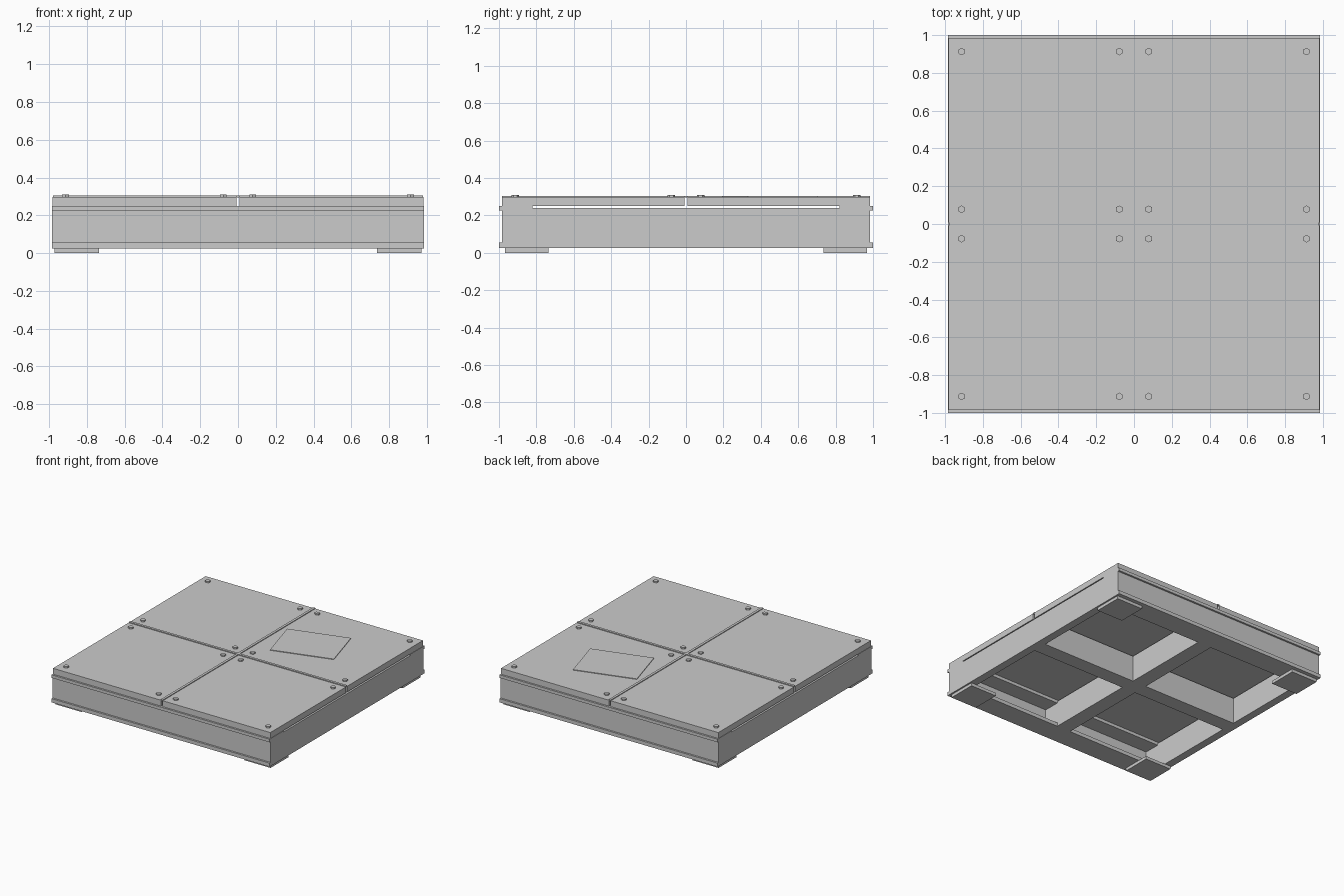
import bpy, bmesh, math
from mathutils import Matrix, Vector

if "Cube" in bpy.data.objects:
    bpy.data.objects.remove(bpy.data.objects["Cube"])

grey = bpy.data.materials.new("light_grey")
grey.diffuse_color = (0.6, 0.6, 0.6, 1)
grey.use_nodes = True
grey.node_tree.nodes["Principled BSDF"].inputs["Base Color"].default_value = grey.diffuse_color


def finish(name, bm):
    mesh = bpy.data.meshes.new(name)
    bmesh.ops.recalc_face_normals(bm, faces=bm.faces)
    bm.to_mesh(mesh)
    bm.free()
    mesh.materials.append(grey)
    obj = bpy.data.objects.new(name, mesh)
    bpy.context.collection.objects.link(obj)
    return obj


def box(name, x, y, z, turn=0):
    """Box from (min, max) ranges, turned about its own vertical axis."""
    mid = Vector([(a + b) / 2 for a, b in (x, y, z)])
    size = [b - a for a, b in (x, y, z)]
    bm = bmesh.new()
    bmesh.ops.create_cube(bm, size=1, matrix=Matrix.Translation(mid)
                          @ Matrix.Rotation(turn, 4, 'Z') @ Matrix.Diagonal((*size, 1)))
    return finish(name, bm)


def span(sign, a, b):
    return tuple(sorted((sign * a, sign * b)))


# front and back flanged beams: profile in (y, z), extruded along x
profile = [(1.0, .025), (1.0, .055), (.985, .055), (.985, .225), (1.0, .225), (1.0, .25),
           (.82, .25), (.82, .225), (.955, .225), (.955, .055), (.82, .055), (.82, .025)]
for label, s in (("front", -1), ("back", 1)):
    bm = bmesh.new()
    face = bm.faces.new([bm.verts.new((-.985, s * y, z)) for y, z in profile])
    new = bmesh.ops.extrude_face_region(bm, geom=[face])["geom"]
    bmesh.ops.translate(bm, vec=(1.97, 0, 0),
                        verts=[v for v in new if isinstance(v, bmesh.types.BMVert)])
    finish(label + "_beam", bm)

# side beams, a little lower than the flanged beams
for label, s in (("left", -1), ("right", 1)):
    box(label + "_beam", span(s, .92, .985), (-.985, .985), (.025, .24))

# cross beams under the deck
box("middle_beam_lengthwise", (-.062, .062), (-.955, .955), (.025, .24))
for label, s in (("left", -1), ("right", 1)):
    box("middle_beam_" + label, span(s, .062, .92), (-.062, .062), (.025, .24))

# four deck plates, each with four hex bolts, and a foot at each corner
for sx, lx in ((-1, "left"), (1, "right")):
    for sy, ly in ((-1, "front"), (1, "back")):
        tag = ly + "_" + lx
        box("deck_plate_" + tag, span(sx, .008, .982), span(sy, .008, .985), (.25, .298))
        box("foot_" + tag, span(sx, .735, .972), span(sy, .735, .968), (0, .025))
        bm = bmesh.new()
        for bx in (.078, .913):
            for by in (.078, .913):
                bmesh.ops.create_cone(
                    bm, cap_ends=True, segments=6, radius1=.02, radius2=.02, depth=.014,
                    matrix=Matrix.Translation((sx * bx, sy * by, .303)))
        finish("bolts_" + tag, bm)

# thin strips closing the gaps between plates
box("gap_strip_lengthwise", (-.01, .01), (-.985, .985), (.295, .304))
box("gap_strip_crosswise", (-.98, .98), (-.01, .01), (.295, .305))

# loose sheet lying askew on one plate
box("loose_sheet", (.09, .59), (.255, .645), (.298, .303), math.radians(16))
